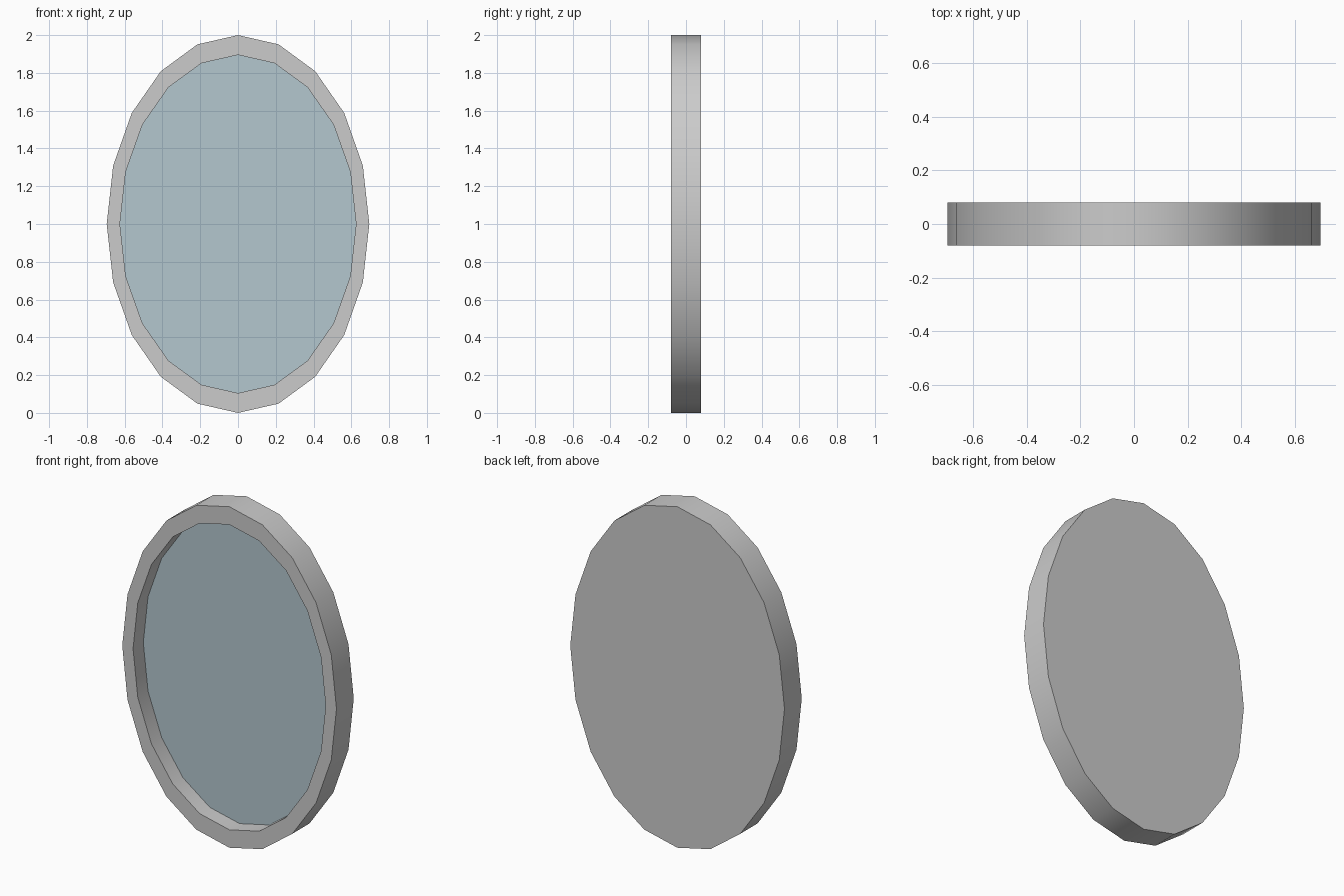
import bpy, bmesh
from math import sin, cos, tau, radians

if "Cube" in bpy.data.objects:
    bpy.data.objects.remove(bpy.data.objects["Cube"])

SIDES = 20
FRONT, BACK, FLOOR = -0.08, 0.08, 0.015


def ellipse(bm, rx, rz, y):
    """Ring of vertices in the xz plane, first vertex at the top."""
    return [bm.verts.new((rx * sin(tau * i / SIDES), y, 1 + rz * cos(tau * i / SIDES)))
            for i in range(SIDES)]


def bridge(bm, a, b):
    for i in range(SIDES):
        j = (i + 1) % SIDES
        bm.faces.new((a[i], a[j], b[j], b[i]))


def finish(bm, name):
    mesh = bpy.data.meshes.new(name)
    bm.to_mesh(mesh)
    bm.free()
    obj = bpy.data.objects.new(name, mesh)
    bpy.context.collection.objects.link(obj)
    return obj


# Oval frame: back panel, outer wall, front rim, recess wall
bm = bmesh.new()
rings = [ellipse(bm, 0.695, 1.0, BACK), ellipse(bm, 0.695, 1.0, FRONT),
         ellipse(bm, 0.625, 0.895, FRONT), ellipse(bm, 0.625, 0.895, FLOOR)]
for a, b in zip(rings, rings[1:]):
    bridge(bm, a, b)
bm.faces.new(rings[0])
floor = bm.faces.new(rings[-1])
bmesh.ops.recalc_face_normals(bm, faces=bm.faces)
bmesh.ops.delete(bm, geom=[floor], context='FACES_ONLY')
frame = finish(bm, "frame")
bpy.context.view_layer.objects.active = frame
frame.select_set(True)
bpy.ops.object.shade_smooth_by_angle(angle=radians(30))

# Mirror glass set into the recess, facing the front
bm = bmesh.new()
face = bm.faces.new(ellipse(bm, 0.625, 0.895, FLOOR))
face.normal_update()
if face.normal.y > 0:
    face.normal_flip()
glass = finish(bm, "mirror_glass")
mat = bpy.data.materials.new("blue_glass")
mat.diffuse_color = (0.456, 0.57, 0.62, 1)
mat.use_nodes = True
mat.node_tree.nodes["Principled BSDF"].inputs["Base Color"].default_value = mat.diffuse_color
glass.data.materials.append(mat)
